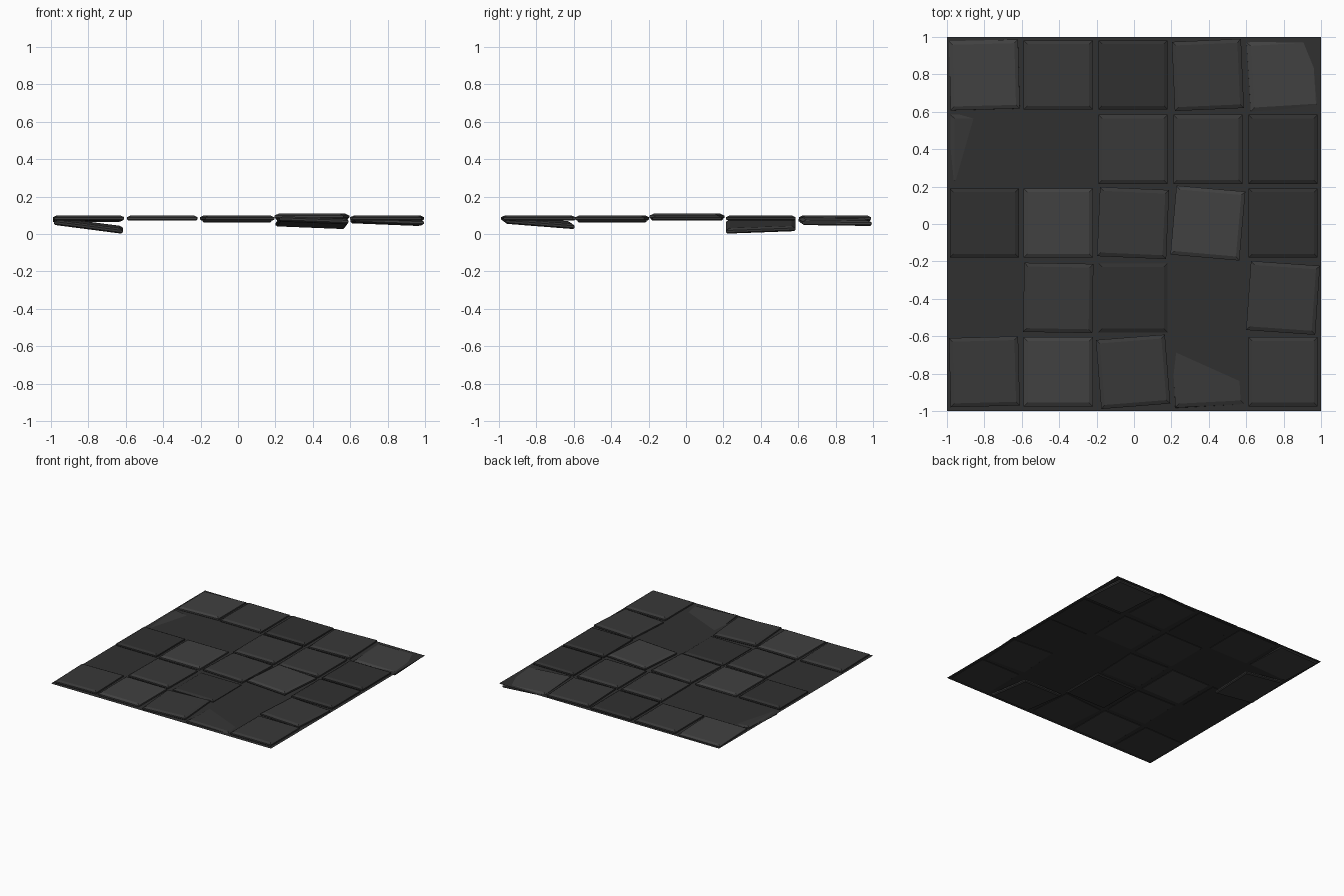
import bpy, bmesh, math

if "Cube" in bpy.data.objects:
    bpy.data.objects.remove(bpy.data.objects["Cube"])

SIZE, THICK, GROUND_Z = 0.37, 0.028, 0.073
BASE_Z = 0.071  # underside height of an ordinary tile


def material(name, v):
    m = bpy.data.materials.new(name)
    m.diffuse_color = (v, v, v, 1)
    m.use_nodes = True
    m.node_tree.nodes["Principled BSDF"].inputs["Base Color"].default_value = m.diffuse_color
    return m


DARK = material("dark_stone", 0.030)
MID = material("mid_stone", 0.040)
LIGHT = material("light_stone", 0.052)


def link(name, bm, mat):
    me = bpy.data.meshes.new(name)
    bm.to_mesh(me)
    bm.free()
    me.materials.append(mat)
    ob = bpy.data.objects.new(name, me)
    bpy.context.collection.objects.link(ob)
    return ob


def tile(name, x, y, mat, turn=0, z=BASE_Z, sx=0, sy=0):
    """Chamfered slab; sx, sy are the slopes of its top along x and y."""
    bm = bmesh.new()
    h = SIZE / 2
    rings = []
    for inset, level in ((0.008, 0), (0, 0.007), (0, 0.018), (0.02, THICK)):
        r = h - inset
        rings.append([bm.verts.new((a * r, b * r, level))
                      for a, b in ((-1, -1), (1, -1), (1, 1), (-1, 1))])
    bm.faces.new(rings[0][::-1])
    bm.faces.new(rings[-1])
    for lo, hi in zip(rings, rings[1:]):
        for i in range(4):
            j = (i + 1) % 4
            bm.faces.new((lo[i], lo[j], hi[j], hi[i]))
    ob = link(name, bm, mat)
    ob.location = (x, y, z)
    ob.rotation_euler = (math.atan(sy), -math.atan(sx), math.radians(turn))


# thin ground sheet
bm = bmesh.new()
bmesh.ops.create_grid(bm, x_segments=1, y_segments=1, size=1)
ground = link("ground_sheet", bm, DARK)
ground.location.z = GROUND_Z

# tile layout, back row first: D/M/L shade, "." is a missing tile
layout = ["LMDML",
          "M.MMD",
          "DLMLD",
          ".MD.M",
          "MLMMM"]
xs = (-0.8, -0.405, -0.005, 0.395, 0.797)
ys = (0.797, 0.4, 0.005, -0.395, -0.79)

# loosened tiles, keyed by (row, column)
loose = {
    (0, 0): dict(turn=1.5, z=0.066, sx=0.015, sy=-0.02),
    (0, 3): dict(turn=2.5),
    (0, 4): dict(turn=3.5, z=0.052, sx=-0.04, sy=-0.0135),
    (1, 0): dict(z=0.031, sx=-0.13, sy=0.037),
    (2, 2): dict(turn=-2.5),
    (2, 3): dict(turn=-5, z=0.08),
    (3, 1): dict(turn=-1),
    (3, 2): dict(z=0.06),
    (3, 4): dict(turn=-4),
    (4, 0): dict(turn=1.5),
    (4, 2): dict(turn=4.5),
    (4, 3): dict(turn=3, z=0.047, sx=-0.04, sy=-0.078),
}
shades = {"D": DARK, "M": MID, "L": LIGHT}
for r, row in enumerate(layout):
    for c, k in enumerate(row):
        if k != ".":
            tile(f"tile_{r}_{c}", xs[c], ys[r], shades[k], **loose.get((r, c), {}))
